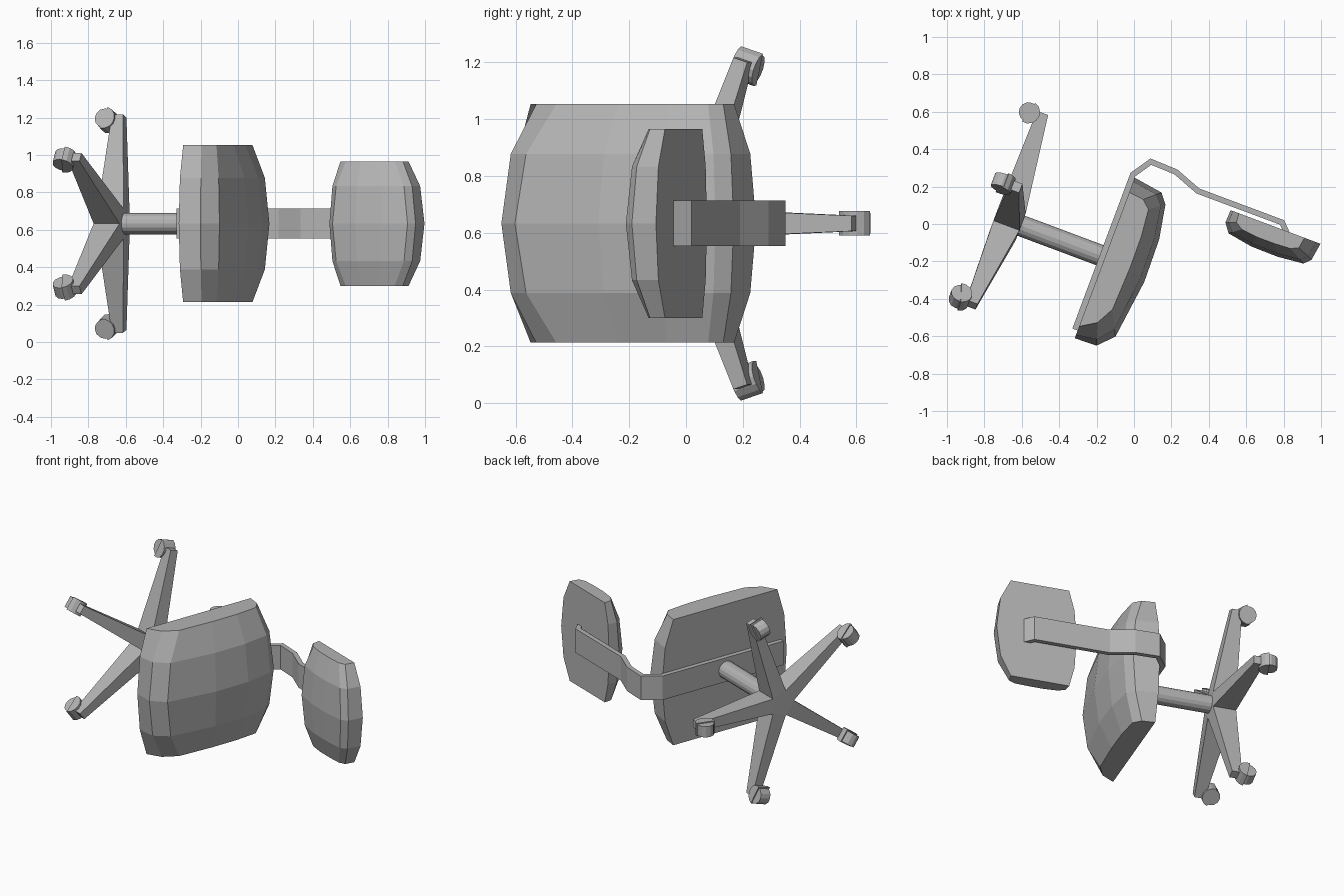
import bpy, bmesh, math
from mathutils import Matrix, Vector

if "Cube" in bpy.data.objects:
    bpy.data.objects.remove(bpy.data.objects["Cube"])

# The chair lies on its side: local x = backward, y = sideways, z = seat-up
A = math.radians(20.5)
C, S = math.cos(A), math.sin(A)
LAY = Matrix(((S, 0, C, 0), (C, 0, -S, 0), (0, 1, 0, 0.633), (0, 0, 0, 1)))
AXIS_X = -0.22  # swivel axis position

grey = bpy.data.materials.new("grey")
grey.diffuse_color = (0.45, 0.45, 0.45, 1)
grey.use_nodes = True
grey.node_tree.nodes["Principled BSDF"].inputs["Base Color"].default_value = grey.diffuse_color


def finish(name, bm, local=Matrix()):
    bmesh.ops.recalc_face_normals(bm, faces=bm.faces)
    me = bpy.data.meshes.new(name)
    bm.to_mesh(me)
    bm.free()
    me.materials.append(grey)
    ob = bpy.data.objects.new(name, me)
    bpy.context.collection.objects.link(ob)
    ob.matrix_world = LAY @ local
    return ob


def loft(name, rings, local=Matrix()):
    """Skin closed rings of equal length and cap both ends."""
    bm = bmesh.new()
    vs = [[bm.verts.new(p) for p in r] for r in rings]
    n = len(rings[0])
    for a, b in zip(vs, vs[1:]):
        for i in range(n):
            j = (i + 1) % n
            bm.faces.new((a[i], a[j], b[j], b[i]))
    bm.faces.new(vs[0])
    bm.faces.new(vs[-1])
    return finish(name, bm, local)


def cushion(name, centre, side, half, mid):
    """Pillow whose profile shrinks from the centre to both sides."""
    rings = []
    for w, t in ((-half, 1), (-mid, 0.27), (0, 0), (mid, 0.27), (half, 1)):
        rings.append([(c[0] + (s[0] - c[0]) * t, w, c[1] + (s[1] - c[1]) * t)
                      for c, s in zip(centre, side)])
    return loft(name, rings)


# Seat and backrest cushions
cushion("seat_cushion",
        [(-.683, -.083), (-.679, .04), (-.599, .118), (-.27, .16), (-.03, .155),
         (.156, .121), (.209, .079), (.233, -.083)],
        [(-.615, -.083), (-.562, .002), (-.468, .052), (-.23, .062), (-.05, .06),
         (.10, .045), (.14, .0), (.15, -.083)], .42, .245)
cushion("backrest_cushion",
        [(.25, .458), (.179, .455), (.13, .491), (.107, .63), (.105, .78),
         (.119, .923), (.154, .956), (.25, .971)],
        [(.25, .505), (.20, .51), (.175, .55), (.165, .64), (.165, .74),
         (.17, .83), (.19, .87), (.25, .88)], .333, .2)

# Bent flat bar carrying the seat and the backrest
path = [Vector(p) for p in ((-.639, -.113), (.25, -.113), (.359, -.04), (.354, .116),
                            (.30, .261), (.30, .745), (.245, .80))]
TH = 0.03
rings = []
for i, p in enumerate(path):
    d0 = (p - path[max(i - 1, 0)]).normalized()
    d1 = (path[min(i + 1, len(path) - 1)] - p).normalized()
    d0, d1 = (d0 if i else d1), (d1 if i < len(path) - 1 else d0)
    m = (d0 + d1).normalized()
    k = TH / m.dot(d0)
    q = p + Vector((-m.y, m.x)) * k  # mitred inner side
    rings.append([(p.x, -.08, p.y), (p.x, .08, p.y), (q.x, .08, q.y), (q.x, -.08, q.y)])
loft("support_bar", rings)

# Swivel column
column = []
for z in (-.62, -.1):
    column.append([(.057 * math.cos(a), .057 * math.sin(a), z)
                   for a in (math.tau * k / 16 for k in range(16))])
loft("column", column, Matrix.Translation((AXIS_X, 0, 0)))


def disc(r, half, start, sweep, n):
    """Rings of a full or half cylinder whose axle is y."""
    return [[(r * math.cos(start + sweep * k / n), w, r * math.sin(start + sweep * k / n))
             for k in range(n if sweep > 6 else n + 1)] for w in (-half, half)]


# Five-pointed base: hub, tapered legs, castors
R5 = 0.085
hub = [[(R5 * math.cos(a), R5 * math.sin(a), z)
        for a in (math.radians(36 + 72 * k) for k in range(5))] for z in (-.71, -.562)]
loft("base_hub", hub, Matrix.Translation((AXIS_X, 0, 0)))
for k in range(5):
    spin = Matrix.Translation((AXIS_X, 0, 0)) @ Matrix.Rotation(math.radians(72 * k), 4, 'Z')
    leg = [[(x, -h, lo), (x, h, lo), (x, h, hi), (x, -h, hi)]
           for x, h, lo, hi in ((R5 * math.cos(math.radians(36)), .05, -.71, -.562),
                                (.605, .027, -.698, -.634))]
    loft("base_leg", leg, spin)
    at = spin @ Matrix.Translation((.583, 0, -.737))
    loft("castor_wheel", disc(.053, .036, 0, math.tau, 12), at)
    loft("castor_hood", disc(.061, .043, math.radians(15), math.pi, 7), at)
